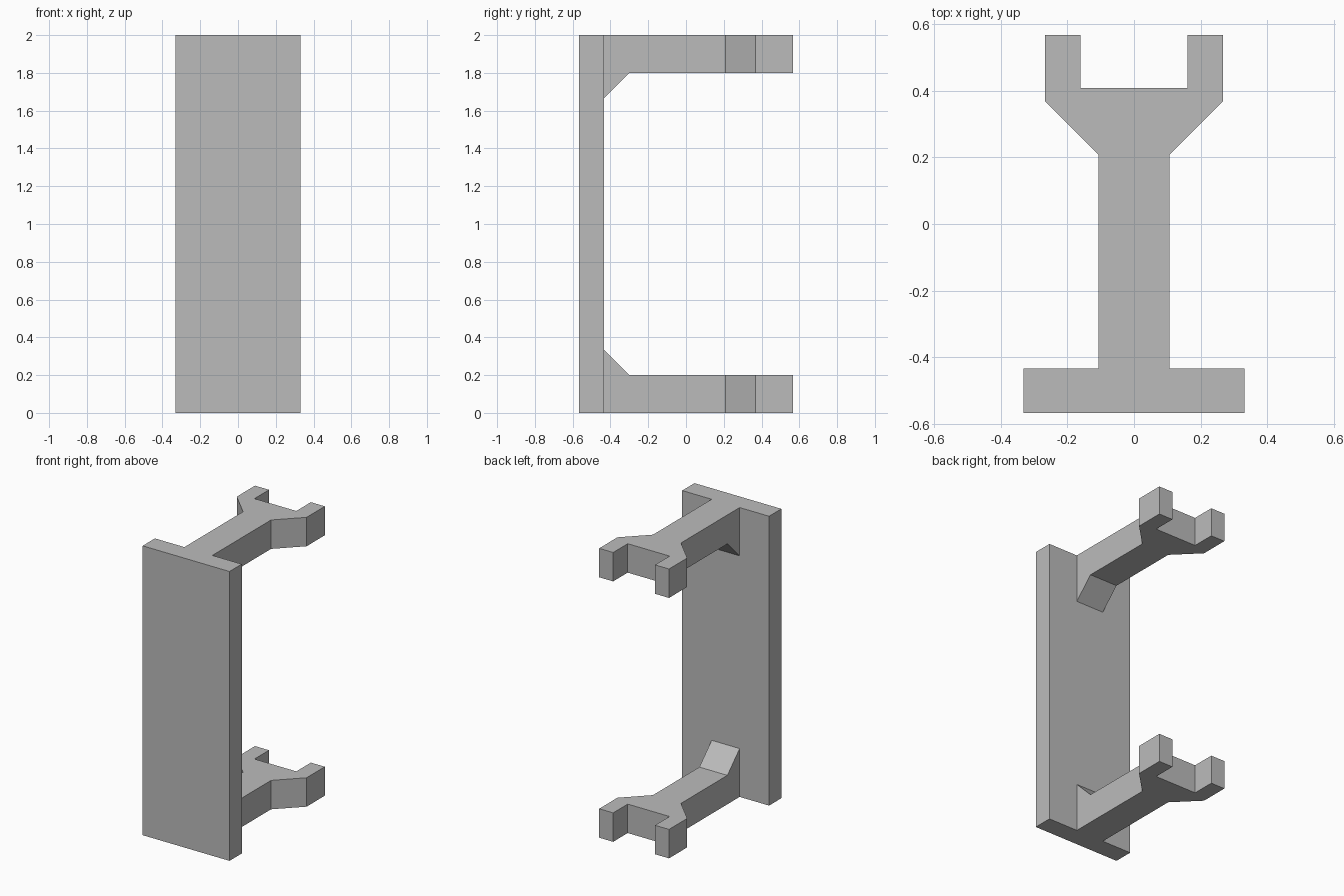
import bpy
import bmesh
from mathutils import Vector

cube = bpy.data.objects.get("Cube")
if cube:
    bpy.data.objects.remove(cube, do_unlink=True)

grey = bpy.data.materials.new("plain grey")
grey.use_nodes = True
colour = (0.5, 0.5, 0.5, 1)
grey.diffuse_color = colour
grey.node_tree.nodes["Principled BSDF"].inputs["Base Color"].default_value = colour

TOP, THICK = 2.0, 0.2
HALF_ARM = 0.107
PLATE_FRONT, PLATE_BACK = -0.567, -0.433


def prism(name, outline, offset):
    """Extrude a closed outline of 3D points along an offset."""
    bm = bmesh.new()
    face = bm.faces.new([bm.verts.new(p) for p in outline])
    moved = bmesh.ops.extrude_face_region(bm, geom=[face])["geom"]
    verts = [v for v in moved if isinstance(v, bmesh.types.BMVert)]
    bmesh.ops.translate(bm, verts=verts, vec=Vector(offset))
    bmesh.ops.recalc_face_normals(bm, faces=bm.faces)
    mesh = bpy.data.meshes.new(name)
    bm.to_mesh(mesh)
    bm.free()
    mesh.materials.append(grey)
    obj = bpy.data.objects.new(name, mesh)
    bpy.context.collection.objects.link(obj)
    return obj


# Upright front plate
plate = [(x, y, 0) for x, y in ((-0.332, PLATE_FRONT), (0.332, PLATE_FRONT),
                                (0.332, PLATE_BACK), (-0.332, PLATE_BACK))]
prism("front_plate", plate, (0, 0, TOP))

# Half outline of a forked arm, mirrored across x
half = [(HALF_ARM, PLATE_BACK), (HALF_ARM, 0.208), (0.267, 0.368),
        (0.267, 0.567), (0.16, 0.567), (0.16, 0.408)]
fork = half + [(-x, y) for x, y in reversed(half)]

# Lower and upper arms, each with a sloped brace against the plate
for level, base, inner, way in (("lower", 0, THICK, 1),
                                ("upper", TOP - THICK, TOP - THICK, -1)):
    prism(level + "_forked_arm", [(x, y, base) for x, y in fork], (0, 0, THICK))
    brace = [(-HALF_ARM, PLATE_BACK, inner), (-HALF_ARM, PLATE_BACK + 0.134, inner),
             (-HALF_ARM, PLATE_BACK, inner + way * 0.134)]
    prism(level + "_brace", brace, (2 * HALF_ARM, 0, 0))
